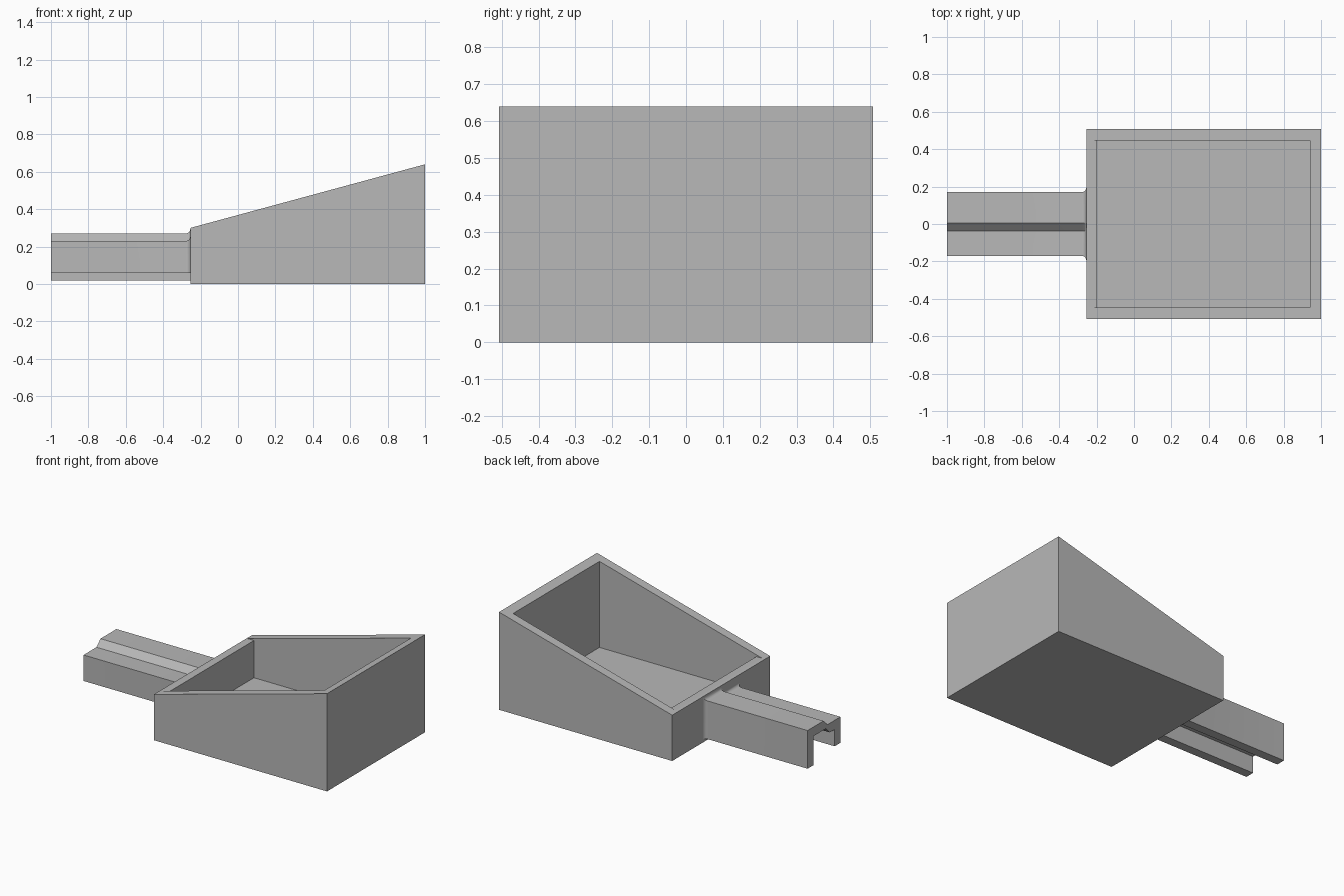
import bpy, bmesh, math

if "Cube" in bpy.data.objects:
    bpy.data.objects.remove(bpy.data.objects["Cube"], do_unlink=True)

# Plain grey material
GREY = (0.48, 0.48, 0.48, 1)
grey = bpy.data.materials.new("plain_grey")
grey.use_nodes = True
grey.diffuse_color = GREY
grey.node_tree.nodes["Principled BSDF"].inputs["Base Color"].default_value = GREY


def loft(name, rings):
    """Skin closed rings of equal length and cap both ends."""
    bm = bmesh.new()
    loops = [[bm.verts.new(p) for p in ring] for ring in rings]
    for a, b in zip(loops, loops[1:]):
        for i in range(len(a)):
            j = (i + 1) % len(a)
            bm.faces.new((a[i], a[j], b[j], b[i]))
    bm.faces.new(loops[0])
    bm.faces.new(loops[-1])
    bmesh.ops.recalc_face_normals(bm, faces=bm.faces)
    mesh = bpy.data.meshes.new(name)
    bm.to_mesh(mesh)
    bm.free()
    mesh.materials.append(grey)
    obj = bpy.data.objects.new(name, mesh)
    bpy.context.collection.objects.link(obj)
    return obj


def prism(name, profile, half_width):
    """Extrude an x-z profile symmetrically along y."""
    return loft(name, [[(x, y, z) for x, z in profile]
                       for y in (-half_width, half_width)])


def activate(obj):
    bpy.ops.object.select_all(action='DESELECT')
    obj.select_set(True)
    bpy.context.view_layer.objects.active = obj


# Wedge-shaped scoop body, hollowed with a level lip at its low end
body = prism("scoop_body", [(-0.255, 0), (1, 0), (1, 0.64), (-0.255, 0.3)], 0.507)
cavity = prism("cavity_cutter", [(-0.197, 0.06), (0.94, 0.06), (0.94, 1),
                                 (-0.4, 1), (-0.4, 0.304), (-0.197, 0.304)], 0.447)
cut = body.modifiers.new("hollow", 'BOOLEAN')
cut.operation = 'DIFFERENCE'
cut.solver = 'EXACT'
cut.object = cavity
activate(body)
bpy.ops.object.modifier_apply(modifier=cut.name)
bpy.data.objects.remove(cavity, do_unlink=True)

# Channel handle section: y, z, then the direction its outer skin flares
SECTION = [(0.17, 0.02, 1, 0), (0.17, 0.27, 1, 1), (0.005, 0.27, 0, 1),
           (-0.037, 0.23, 0, 1), (-0.17, 0.23, -1, 1), (-0.17, 0.06, -1, 0),
           (-0.11, 0.06, 0, 0), (-0.11, 0.17, 0, 0), (-0.06, 0.17, 0, 0),
           (-0.02, 0.21, 0, 0), (0.11, 0.21, 0, 0), (0.11, 0.02, 0, 0)]

# Stations along the handle, ending in a small concave fillet at the body
R = 0.025
stations = [(-1, 0)]
for k in range(7):
    t = k / 6 * math.pi / 2
    stations.append((-0.255 - R + R * math.sin(t), R * (1 - math.cos(t))))
stations.append((-0.245, R))
handle = loft("handle", [[(x, y + dy * f, z + dz * f) for y, z, dy, dz in SECTION]
                         for x, f in stations])
activate(handle)
bpy.ops.object.shade_smooth_by_angle(angle=math.radians(25))
